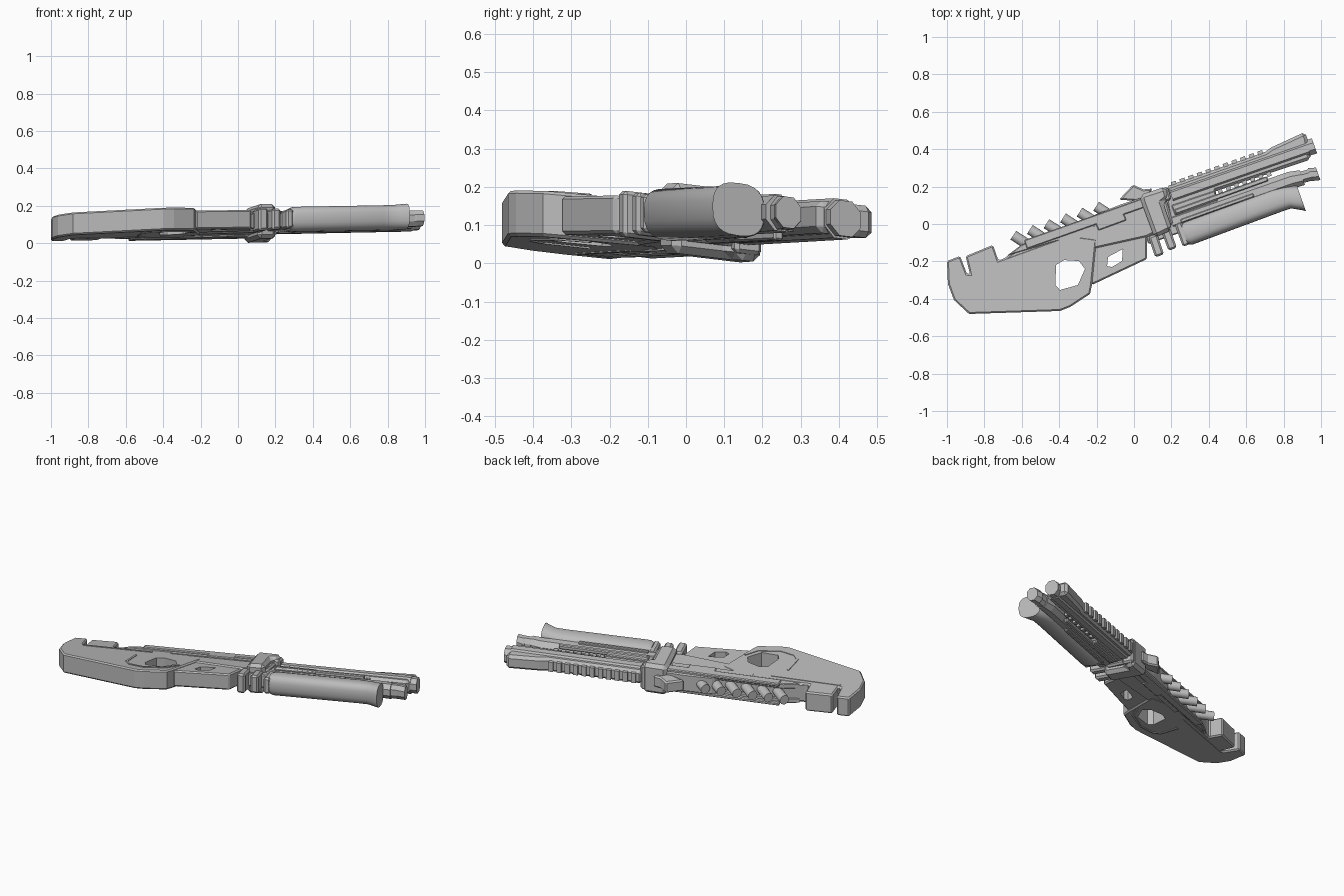
import bpy, bmesh, math
from mathutils import Vector, Matrix

if "Cube" in bpy.data.objects:
    bpy.data.objects.remove(bpy.data.objects["Cube"])

YAW = math.radians(19.5)
D = Vector((math.cos(YAW), math.sin(YAW), 0))   # along the barrel
V = Vector((-math.sin(YAW), math.cos(YAW), 0))  # from trigger side to top rail
W = Vector((0, 0, 1))                           # across the thickness
grey = bpy.data.materials.new("gunmetal_grey")
grey.diffuse_color = (0.5, 0.5, 0.5, 1)
grey.use_nodes = True
grey.node_tree.nodes["Principled BSDF"].inputs["Base Color"].default_value = grey.diffuse_color
parts = []


def finish(bm, name, bevel=0.0):
    bmesh.ops.recalc_face_normals(bm, faces=bm.faces)
    me = bpy.data.meshes.new(name)
    bm.to_mesh(me)
    bm.free()
    ob = bpy.data.objects.new(name, me)
    bpy.context.collection.objects.link(ob)
    me.materials.append(grey)
    if bevel:
        m = ob.modifiers.new("bevel", 'BEVEL')
        m.width, m.segments, m.limit_method = bevel, 1, 'ANGLE'
        m.angle_limit = math.radians(50)
    parts.append(ob)
    return ob


def prism(name, pts, z0, z1, bevel=0.0):
    """Flat outline extruded through the thickness."""
    bm = bmesh.new()
    f = bm.faces.new([bm.verts.new((x, y, z0)) for x, y in pts])
    r = bmesh.ops.extrude_face_region(bm, geom=[f])
    bmesh.ops.translate(bm, vec=(0, 0, z1 - z0),
                        verts=[e for e in r["geom"] if isinstance(e, bmesh.types.BMVert)])
    return finish(bm, name, bevel)


def bar(name, p0, p1, width, z0, z1, bevel=0.0):
    """Straight box between two points."""
    a, b = Vector(p0), Vector(p1)
    d = (b - a).normalized()
    n = Vector((-d.y, d.x)) * width / 2
    return prism(name, [a - n, b - n, b + n, a + n], z0, z1, bevel)


def loft(name, stations, sides, power=1.0, phase=0.0):
    """Round or faceted tube; each station is x, y, half height, half thickness."""
    bm = bmesh.new()
    rings = []
    for x, y, h, t in stations:
        ring = []
        for i in range(sides):
            a = 2 * math.pi * i / sides + phase
            c, s = math.cos(a), math.sin(a)
            c = math.copysign(abs(c) ** power, c)
            s = math.copysign(abs(s) ** power, s)
            ring.append(bm.verts.new(Vector((x, y, 0)) + V * h * c + W * t * s))
        rings.append(ring)
    for r, q in zip(rings, rings[1:]):
        for i in range(sides):
            j = (i + 1) % sides
            bm.faces.new((r[i], r[j], q[j], q[i]))
    bm.faces.new(rings[0])
    bm.faces.new(rings[-1])
    ob = finish(bm, name)
    if sides > 8:
        bpy.context.view_layer.objects.active = ob
        ob.select_set(True)
        bpy.ops.object.shade_smooth_by_angle(angle=math.radians(35))
        ob.select_set(False)
    return ob


def cut(ob, pts):
    """Cut an outline right through a part."""
    c = prism("cutter", pts, -0.3, 0.3)
    parts.remove(c)
    m = ob.modifiers.new("hole", 'BOOLEAN')
    m.operation, m.solver, m.object = 'DIFFERENCE', 'EXACT', c
    bpy.context.view_layer.objects.active = ob
    for mod in list(ob.modifiers):
        bpy.ops.object.modifier_apply(modifier=mod.name)
    bpy.data.objects.remove(c)


# stock with slot behind the cheek block, grip and trigger guard
stock = prism("stock", [(-1, -.198), (-.93, -.171), (-.893, -.267), (-.877, -.267), (-.9, -.172),
                        (-.754, -.112), (-.725, -.195), (-.35, -.06), (-.2, -.08), (-.225, -.326),
                        (-.235, -.374), (-.342, -.444), (-.396, -.465), (-.882, -.481),
                        (-.963, -.406), (-.995, -.32)], -.06, .06, .012)
guard = prism("trigger_guard", [(-.3, -.1), (-.225, -.326), (.07, -.187), (.07, -.03), (-.1, -.04)],
              -.05, .05, .008)
trigger_hole = [(-.417, -.219), (-.374, -.193), (-.294, -.198), (-.262, -.24), (-.3, -.326),
                (-.396, -.353), (-.42, -.326)]
cut(stock, trigger_hole)
cut(guard, trigger_hole)
cut(guard, [(-.139, -.176), (-.06, -.134), (-.064, -.198), (-.118, -.23), (-.144, -.225)])

# receiver core and top block
prism("receiver", [(-.72, -.2), (-.6, -.12), (-.23, .008), (-.225, .043), (-.064, .107), (.16, .18),
                   (.21, .0), (.07, -.07), (-.2, -.13)], -.058, .058, .01)
for s in (-1, 1):
    def side(lo, hi):
        return (lo, hi) if s > 0 else (-hi, -lo)
    bar("stock_seam", (-.88, -.285), (-.49, -.15), .012, *side(.05, .063))
    bar("side_rail", (-.58, -.11), (.05, .113), .05, *side(.05, .07), .005)
    bar("side_rail_step", (-.4, -.095), (.05, .065), .03, *side(.05, .064))
    prism("shell_shelf", [(-.68, -.17), (-.6, -.11), (-.23, .02), (-.2, -.03)], *side(.03, .062), .005)
    prism("top_block_plate", [(-.22, .035), (-.07, .093), (-.04, .02), (-.19, -.035)],
          *side(.05, .07), .005)
    # raised rim following the grip side of the trigger opening
    rim = [(-.535, -.25), (-.515, -.375), (-.475, -.405), (-.385, -.4), (-.27, -.33), (-.235, -.25)]
    for a, b in zip(rim, rim[1:]):
        bar("grip_rim", a, b, .012, *side(.05, .064))
    prism("front_side_plate", [(.2, .1), (.43, .178), (.45, .13), (.22, .045)], *side(.03, .055), .005)
    bar("side_rod", (.22, .065), (.715, .243), .026, *side(.035, .06), .005)
    bar("lower_side_strip", (.25, .015), (.64, .155), .02, *side(.04, .058), .004)

# row of spare shells leaning backwards
for i in range(6):
    x, y = -.645 + .0885 * i, -.06 + .031 * i
    a, b = Vector((x, y, 0)), Vector((x + .1, y - .065, 0))
    bm = bmesh.new()
    rot = (b - a).to_track_quat('Z', 'Y').to_matrix().to_4x4()
    bmesh.ops.create_cone(bm, cap_ends=True, segments=16, radius1=.028, radius2=.028,
                          depth=(b - a).length, matrix=Matrix.Translation((a + b) / 2) @ rot)
    ob = finish(bm, "shell")
    bpy.context.view_layer.objects.active = ob
    ob.select_set(True)
    bpy.ops.object.shade_smooth_by_angle(angle=math.radians(35))
    ob.select_set(False)

# clamp around the receiver with its rear fin
prism("clamp", [(.03, .155), (.17, .2), (.185, .14), (.155, .115), (.205, -.03), (.11, -.075),
                (.04, .115)], -.092, .092, .02)
prism("clamp_fin", [(-.08, .13), (-.005, .21), (.05, .185), (.1, .19), (.06, .12)], -.035, .035, .008)
prism("clamp_cap", [(.1, .17), (.18, .2), (.2, .13), (.14, .11)], -.075, .075, .01)

# three bands hanging below the clamp
bar("band", (.137, -.17), (.1, -.06), .05, -.06, .06, .01)
bar("band", (.207, -.135), (.165, -.02), .048, -.055, .055, .01)
bar("band", (.28, -.115), (.235, .01), .04, -.05, .05, .01)
bar("band_core", (.06, -.06), (.3, .025), .1, -.04, .04, .006)

# smooth pump grip with flared front end
loft("pump_grip", [(.268, -.054, .058, .058), (.29, -.047, .067, .067), (.76, .127, .067, .067),
                   (.82, .142, .062, .067), (.875, .14, .07, .069), (.895, .137, .072, .069)],
     24, power=.75)

# front frame joining both barrels
prism("front_frame", [(.17, .17), (.2, -.01), (.46, .08), (.43, .2)], -.042, .042, .006)

# lower barrel
o = math.pi / 8
loft("lower_barrel", [(.2, .01, .052, .05), (.84, .235, .05, .05), (.9, .248, .045, .05)], 8, phase=o)
loft("lower_muzzle", [(.88, .245, .034, .046), (.935, .26, .034, .046), (.945, .265, .04, .046),
                      (.985, .268, .038, .044)], 8, phase=o)

# upper barrel housing, muzzle and front sight
prism("upper_housing", [(.17, .2), (.7, .385), (.735, .41), (.914, .492), (.927, .455), (.945, .345),
                        (.43, .172), (.2, .09)], -.042, .042, .016)
loft("upper_barrel", [(.2, .15, .05, .056), (.93, .405, .05, .056)], 8, phase=o)
loft("upper_muzzle", [(.91, .4, .046, .05), (.965, .418, .046, .05)], 8, phase=o)

# rail teeth on top of the upper barrel and teeth in the gap
for i in range(11):
    p = Vector((.2, .212, 0)) + D * .049 * i
    q = p + D * .028
    bar("rail_tooth", p.xy, q.xy, .022, -.03, .03)
for i in range(7):
    p = Vector((.45, .17, 0)) + D * .046 * i
    q = p + D * .024
    bar("gap_tooth", p.xy, q.xy, .024, -.034, .034)

# lean the whole piece slightly, then rest it on the ground
for ob in parts:
    for v in ob.data.vertices:
        v.co.z += .055 * v.co.x - .1 * v.co.y
low = min(v.co.z for ob in parts for v in ob.data.vertices)
for ob in parts:
    for v in ob.data.vertices:
        v.co.z -= low
